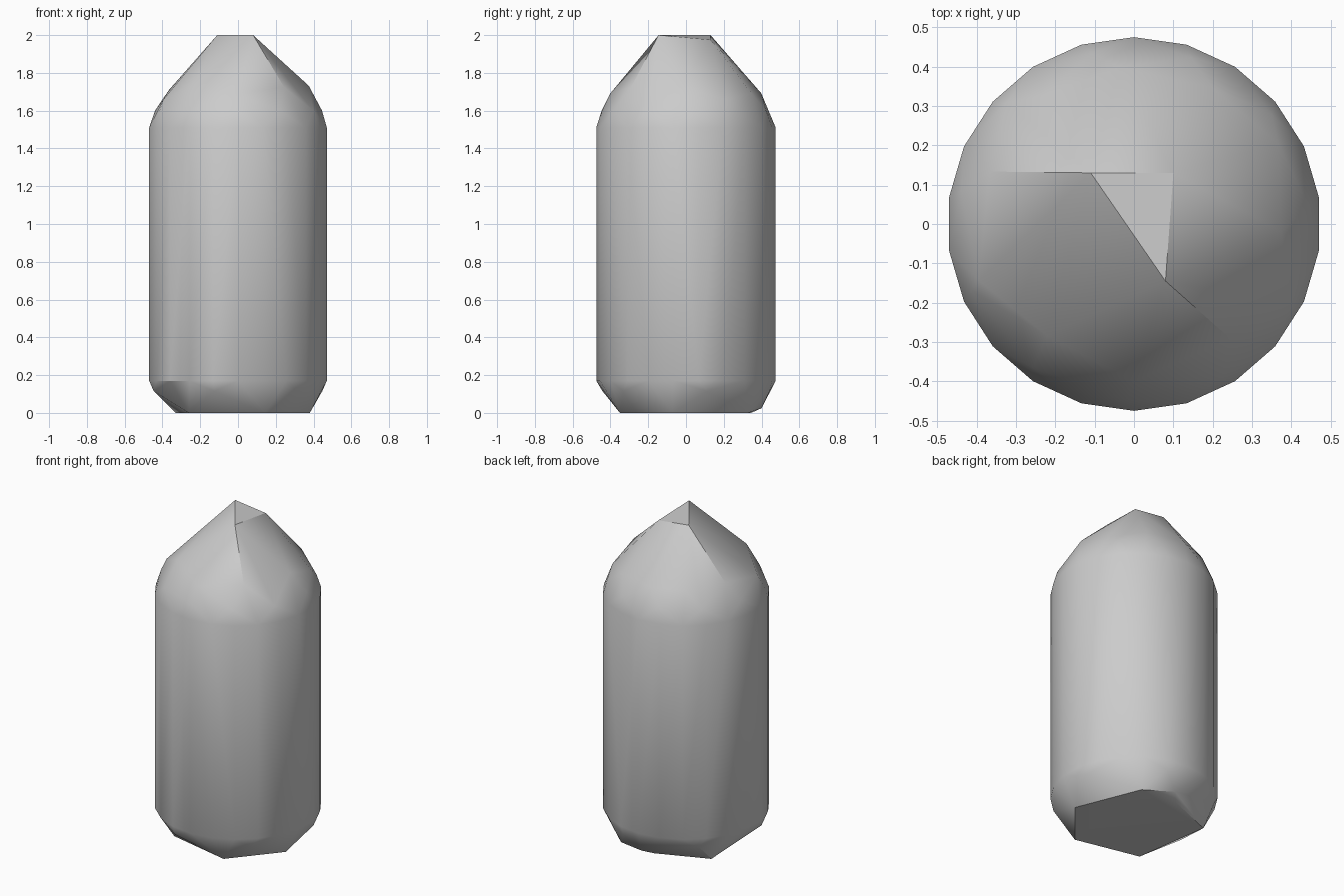
import bpy
import bmesh
from math import cos, sin, radians, pi

cube = bpy.data.objects.get("Cube")
if cube:
    bpy.data.objects.remove(cube, do_unlink=True)

SIDES = 22
RADIUS = 0.475


def ring(count, radius, z, phase=0.0):
    """Evenly spaced points on a level circle."""
    angles = [phase + 2 * pi * i / count for i in range(count)]
    return [(radius * cos(a), radius * sin(a), z) for a in angles]


# Straight barrel of the capsule
points = ring(SIDES, RADIUS, 1.51, pi / SIDES) + ring(SIDES, RADIUS, 0.17, pi / SIDES)

# Rounded shoulder and the uneven facet corners of the dome
points += ring(11, 0.447, 1.6, 0.1)
dome = [(-3, 0.375), (29, 0.42), (60, 0.4), (95, 0.4), (125, 0.4),
        (160, 0.39), (200, 0.42), (232, 0.36), (270, 0.4), (310, 0.38)]
for angle, r in dome:
    a = radians(angle)
    points.append((r * cos(a), r * sin(a), 1.74 - (r - 0.37) * 1.6))

# Tilted triangular tip
points += [(-0.11, 0.13, 2.0), (0.1, 0.13, 1.975), (0.08, -0.145, 2.0)]

# Chipped lower rim and flat six-cornered foot
points += ring(6, 0.46, 0.115, radians(14))
points += [(0.38, -0.07, 0), (0.22, 0.33, 0), (0.03, 0.4, 0.025),
           (-0.02, 0.345, 0), (-0.33, 0.22, 0), (-0.26, -0.26, 0), (0.145, -0.35, 0)]

# Skin the points into one faceted shell
bm = bmesh.new()
for p in points:
    bm.verts.new(p)
bmesh.ops.convex_hull(bm, input=bm.verts[:])
loose = [v for v in bm.verts if not v.link_faces]
bmesh.ops.delete(bm, geom=loose, context='VERTS')
bmesh.ops.dissolve_limit(bm, angle_limit=radians(1), verts=bm.verts[:], edges=bm.edges[:])
bmesh.ops.recalc_face_normals(bm, faces=bm.faces[:])
mesh = bpy.data.meshes.new("capsule_body")
bm.to_mesh(mesh)
bm.free()

body = bpy.data.objects.new("capsule_body", mesh)
bpy.context.collection.objects.link(body)

# Plain grey finish
grey = bpy.data.materials.new("plain grey")
grey.use_nodes = True
colour = (0.6, 0.6, 0.6, 1)
grey.diffuse_color = colour
grey.node_tree.nodes["Principled BSDF"].inputs["Base Color"].default_value = colour
mesh.materials.append(grey)

bpy.ops.object.select_all(action='DESELECT')
body.select_set(True)
bpy.context.view_layer.objects.active = body
bpy.ops.object.shade_smooth_by_angle(angle=radians(30))
